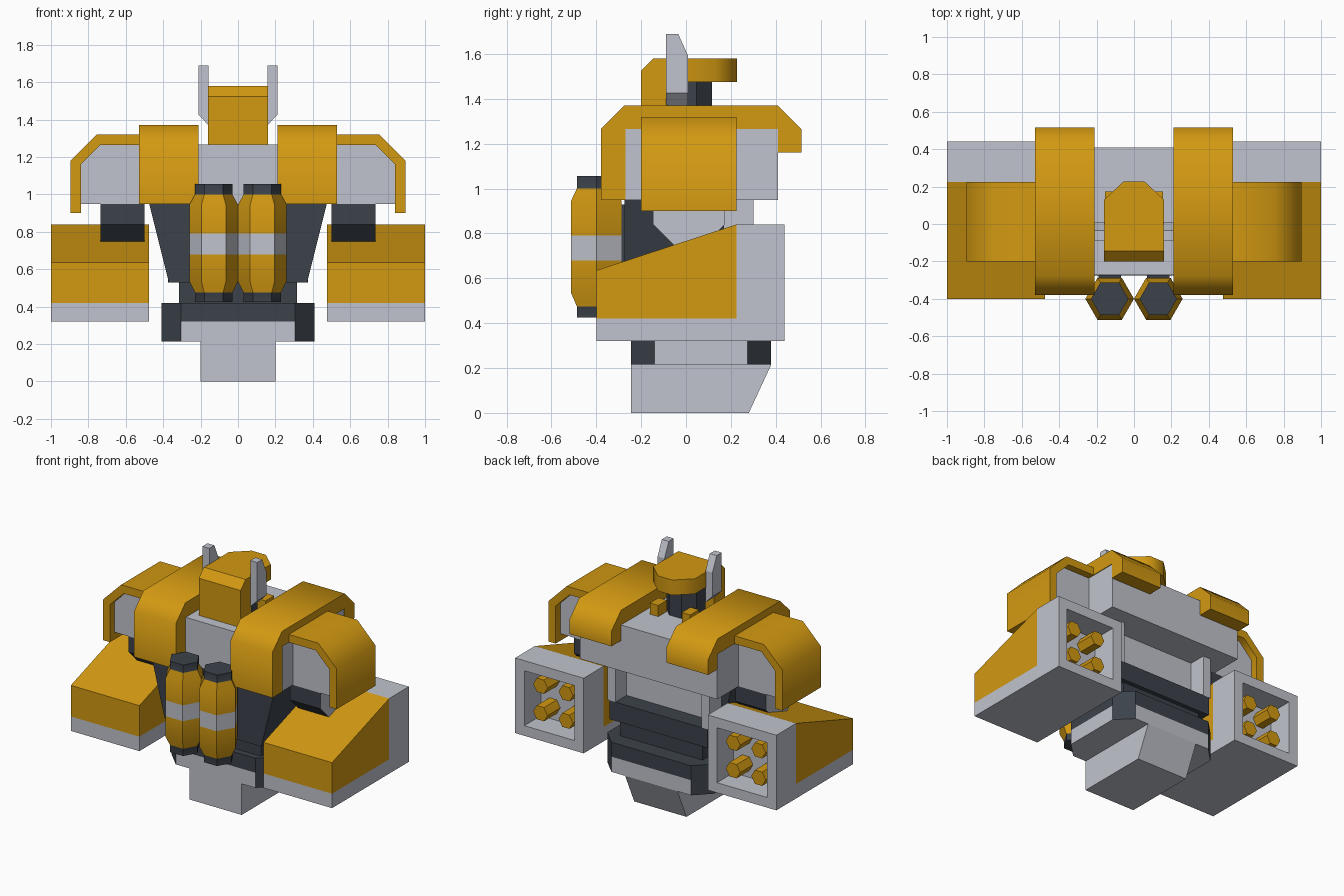
import bpy, bmesh, math
from mathutils import Vector

cube = bpy.data.objects.get("Cube")
if cube:
    bpy.data.objects.remove(cube, do_unlink=True)


def material(name, rgb):
    m = bpy.data.materials.new(name)
    m.use_nodes = True
    m.diffuse_color = (*rgb, 1)
    m.node_tree.nodes["Principled BSDF"].inputs["Base Color"].default_value = (*rgb, 1)
    return m


YELLOW, GREY, DARK = 0, 1, 2
PALETTE = [material("golden yellow", (0.65, 0.32, 0.006)),
           material("light grey", (0.53, 0.55, 0.61)),
           material("charcoal", (0.045, 0.055, 0.07))]


def finish(name, bm, colour, mirror=False, smooth=False):
    """Turn a bmesh into an object; colour is an index or a rule on faces."""
    bmesh.ops.recalc_face_normals(bm, faces=bm.faces)
    bm.normal_update()
    for f in bm.faces:
        f.material_index = colour(f) if callable(colour) else colour
    me = bpy.data.meshes.new(name)
    bm.to_mesh(me)
    bm.free()
    ob = bpy.data.objects.new(name, me)
    bpy.context.collection.objects.link(ob)
    for m in PALETTE:
        me.materials.append(m)
    if smooth:
        bpy.ops.object.select_all(action="DESELECT")
        ob.select_set(True)
        bpy.context.view_layer.objects.active = ob
        bpy.ops.object.shade_smooth_by_angle(angle=math.radians(50))
    if mirror:
        ob.modifiers.new("mirror", "MIRROR").use_axis[0] = True
    return ob


def loft(bm, rings):
    """Skin closed rings of points and cap both ends."""
    loops = [[bm.verts.new(p) for p in ring] for ring in rings]
    n = len(loops[0])
    for a, b in zip(loops, loops[1:]):
        for i in range(n):
            j = (i + 1) % n
            bm.faces.new((a[i], a[j], b[j], b[i]))
    bm.faces.new(loops[0])
    bm.faces.new(loops[-1])


def prism(name, pts, axis, lo, hi, colour, **kw):
    """Extrude a 2D outline along an axis (outline is given in the other two)."""
    place = {"x": lambda p, d: (d, p[0], p[1]),
             "y": lambda p, d: (p[0], d, p[1]),
             "z": lambda p, d: (p[0], p[1], d)}[axis]
    bm = bmesh.new()
    loft(bm, [[place(p, d) for p in pts] for d in (lo, hi)])
    return finish(name, bm, colour, **kw)


def box(name, x, y, z, colour, **kw):
    pts = [(x[0], y[0]), (x[1], y[0]), (x[1], y[1]), (x[0], y[1])]
    return prism(name, pts, "z", z[0], z[1], colour, **kw)


def polygon(cx, cy, r, n, turn=0.0):
    return [(cx + r * math.cos(turn + math.tau * i / n),
             cy + r * math.sin(turn + math.tau * i / n)) for i in range(n)]


# Pelvis and belt; the belt has chamfered dark corners and a dark upper half
prism("pelvis", [(-.245, 0), (.28, 0), (.38, .215), (-.245, .215)], "x", -.2, .2, GREY)
c = .105
belt = [(-.41, -.245 + c), (-.41 + c, -.245), (.41 - c, -.245), (.41, -.245 + c),
        (.41, .38 - c), (.41 - c, .38), (c - .41, .38), (-.41, .38 - c)]


def belt_rule(f):
    corner = abs(f.normal.x) > .3 and abs(f.normal.y) > .3
    return DARK if corner or f.calc_center_median().z > .32 else GREY


bm = bmesh.new()
loft(bm, [[(x, y, z) for x, y in belt] for z in (.215, .32, .42)])
finish("belt", bm, belt_rule)

# Abdomen
box("waist", (-.315, .315), (-.2, .27), (.42, .53), DARK)
prism("abdomen", [(-.37, .53), (.37, .53), (.475, .95), (-.475, .95)],
      "y", -.275, .17, DARK)
box("back_ledge", (-.375, .375), (.17, .3), (.53, .66), DARK)
box("back_panel", (-.33, .33), (.165, .178), (.66, .95), GREY)
box("back_column", (.33, .39), (.15, .3), (.66, .95), GREY, mirror=True)

# Chest with folded armour bands over each side
box("chest", (-.525, .525), (-.272, .41), (.95, 1.268), GREY)
band = [(-.38, .95), (-.38, 1.265), (-.275, 1.37), (.41, 1.37), (.515, 1.265),
        (.515, 1.16), (.41, 1.16), (.41, 1.265), (-.27, 1.265), (-.27, .95)]
prism("chest_band", band, "x", .21, .53, YELLOW, mirror=True, smooth=True)

# Shoulders: grey core under a folded pad
prism("shoulder", [(.52, .95), (.842, .95), (.842, 1.163), (.737, 1.268), (.52, 1.268)],
      "y", -.15, .175, GREY, mirror=True)
pad = [(.53, 1.32), (.755, 1.32), (.895, 1.18), (.895, .9), (.84, .9),
       (.84, 1.16), (.735, 1.265), (.53, 1.265)]
prism("shoulder_pad", pad, "y", -.2, .225, YELLOW, mirror=True, smooth=True)

# Elbow joints: octagonal, dark rim with grey ends
prism("elbow", polygon(.013, .906, .173, 8, math.pi / 8), "x", .5, .735,
      lambda f: GREY if abs(f.normal.x) > .9 else DARK, mirror=True)

# Forearms: grey base, sloped yellow cover and hollow rear block
box("forearm_base", (.475, 1), (-.4, .225), (.32, .42), GREY, mirror=True)
prism("forearm_cover", [(-.4, .42), (.225, .42), (.225, .84), (-.4, .635)],
      "x", .475, 1, YELLOW, mirror=True)
bm = bmesh.new()
rear = [((.475, 1), (.32, .84), .225), ((.475, 1), (.32, .84), .44),
        ((.545, .93), (.39, .77), .44), ((.545, .93), (.39, .77), .26)]
loft(bm, [[(x[0], y, z[0]), (x[1], y, z[0]), (x[1], y, z[1]), (x[0], y, z[1])]
          for x, z, y in rear])
finish("forearm_rear", bm, GREY, mirror=True)
for col, x in (("inner", .64), ("outer", .835)):
    for row, z in (("lower", .485), ("upper", .675)):
        prism(f"{row}_{col}_peg", polygon(x, z, .055, 6), "y", .25, .4,
              YELLOW, mirror=True)


# Hexagonal canisters on the front
def canister_rule(f):
    z = f.calc_center_median().z
    if z > .995 or z < .48:
        return DARK
    return GREY if .69 < z < .78 else YELLOW


bm = bmesh.new()
profile = [(.1, .425), (.1, .475), (.13, .535), (.13, .68), (.13, .79),
           (.13, .945), (.1, 1.0), (.1, 1.055)]
loft(bm, [[(x, y, z) for x, y in polygon(.13, -.4, r, 6)] for r, z in profile])
finish("canister", bm, canister_rule, mirror=True, smooth=True)
box("canister_mount", (.07, .19), (-.33, -.26), (.55, .93), DARK, mirror=True)

# Head: mask, rounded rear cap, dark core, ear fins, cheek blocks
prism("head_mask", [(-.2, 1.265), (-.08, 1.265), (-.08, 1.58), (-.145, 1.58), (-.2, 1.525)],
      "x", -.16, .16, YELLOW)
cap = [(-.16, -.08), (.16, -.08), (.16, .13), (.055, .228), (-.055, .228), (-.16, .13)]
prism("head_cap", cap, "z", 1.475, 1.58, YELLOW, smooth=True)
prism("head_core", polygon(0, 0, .125, 8, math.pi / 8), "z", 1.265, 1.48, DARK)
box("cheek_block", (.09, .155), (.08, .175), (1.265, 1.345), YELLOW, mirror=True)
bm = bmesh.new()
fin = [(-.09, 1.37), (.01, 1.37), (.01, 1.59), (-.035, 1.69), (-.09, 1.69)]
loft(bm, [[(x, y, max(z, low)) for y, z in fin] for x, low in ((.157, 1.37), (.21, 1.425))])
finish("ear_fin", bm, GREY, mirror=True)
